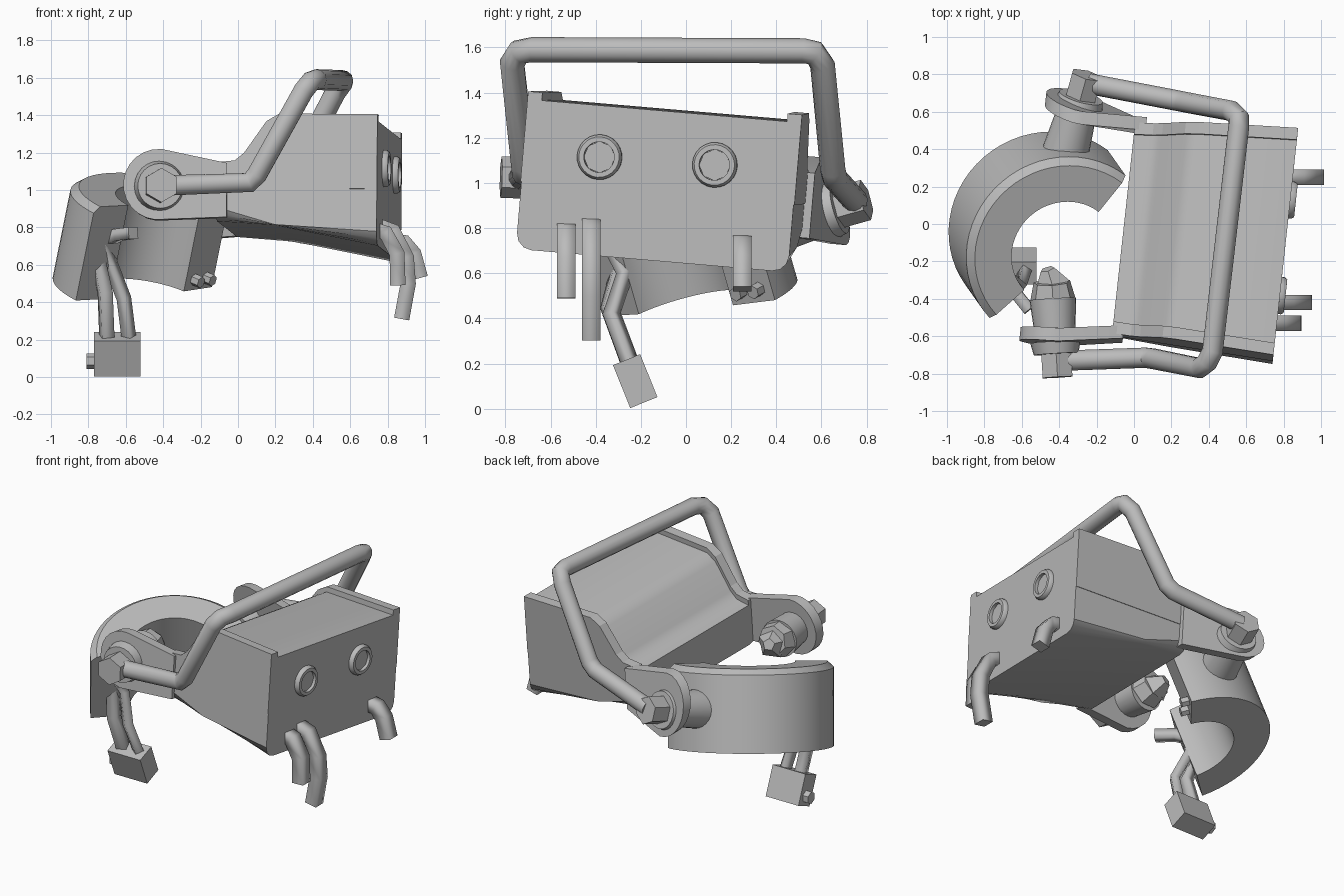
import bpy, bmesh
from math import sin, cos, pi, radians
from mathutils import Vector, Matrix

cube = bpy.data.objects.get("Cube")
if cube:
    bpy.data.objects.remove(cube, do_unlink=True)

grey = bpy.data.materials.new("plain_grey")
grey.use_nodes = True
COLOUR = (0.5, 0.5, 0.5, 1)
grey.diffuse_color = COLOUR
grey.node_tree.nodes["Principled BSDF"].inputs["Base Color"].default_value = COLOUR

# Tilted frame of the housing: the hinge axis is its y axis
X = Vector((0.994, -0.108, 0)).normalized()
Y = Vector((0.108, 0.99, -0.085)).normalized()
Z = X.cross(Y)
FRAME = Matrix.Translation((-0.355, 0, 0.955)) @ Matrix((X, Y, Z)).transposed().to_4x4()


def finish(ob, angle=None):
    ob.data.materials.append(grey)
    if angle:
        bpy.ops.object.select_all(action='DESELECT')
        ob.select_set(True)
        bpy.context.view_layer.objects.active = ob
        bpy.ops.object.shade_smooth_by_angle(angle=radians(angle))
    return ob


def from_bmesh(name, bm, matrix=Matrix(), angle=None):
    bmesh.ops.recalc_face_normals(bm, faces=bm.faces)
    me = bpy.data.meshes.new(name)
    bm.to_mesh(me)
    bm.free()
    me.transform(matrix)
    ob = bpy.data.objects.new(name, me)
    bpy.context.collection.objects.link(ob)
    return finish(ob, angle)


def prism(name, outline, side_a, side_b, edge_rule=None, bevel=0.07, angle=None):
    """Extrude an xz outline between two y functions, in the housing frame."""
    bm = bmesh.new()
    a = [bm.verts.new((x, side_a(x, z), z)) for x, z in outline]
    b = [bm.verts.new((x, side_b(x, z), z)) for x, z in outline]
    bm.faces.new(a)
    bm.faces.new(b)
    for i in range(len(a)):
        j = (i + 1) % len(a)
        bm.faces.new((a[i], a[j], b[j], b[i]))
    if edge_rule:
        edges = [e for e in bm.edges if edge_rule(*e.verts)]
        bmesh.ops.bevel(bm, geom=edges, offset=bevel, segments=3, profile=0.5, affect='EDGES')
    return from_bmesh(name, bm, FRAME, angle)


def lathe(name, profile, matrix, sides=24, start=0, sweep=2 * pi, angle=35):
    """Revolve a closed (radius, height) outline; a part sweep gets end caps."""
    bm = bmesh.new()
    full = sweep > 6.28
    rings = []
    for i in range(sides if full else sides + 1):
        t = start + sweep * i / sides
        rings.append([bm.verts.new((r * cos(t), r * sin(t), h)) for r, h in profile])
    for i in range(sides):
        p, q = rings[i], rings[(i + 1) % len(rings)]
        for k in range(len(profile)):
            m = (k + 1) % len(profile)
            bm.faces.new((p[k], p[m], q[m], q[k]))
    if not full:
        bm.faces.new(rings[0])
        bm.faces.new(rings[-1])
    return from_bmesh(name, bm, matrix, angle)


def rod(name, start, end, r1, r2=None, sides=24, angle=35):
    start, end = Vector(start), Vector(end)
    d = end - start
    bm = bmesh.new()
    bmesh.ops.create_cone(bm, cap_ends=True, segments=sides, radius1=r1,
                          radius2=r1 if r2 is None else r2, depth=d.length)
    m = Matrix.Translation((start + end) / 2) @ d.to_track_quat('Z', 'Y').to_matrix().to_4x4()
    return from_bmesh(name, bm, m, angle)


def tube(name, points, radius, resolution=0, angle=None):
    cu = bpy.data.curves.new(name, 'CURVE')
    cu.dimensions = '3D'
    cu.bevel_depth = radius
    cu.bevel_resolution = resolution
    cu.use_fill_caps = True
    sp = cu.splines.new('POLY')
    sp.points.add(len(points) - 1)
    for p, co in zip(sp.points, points):
        p.co = (*co, 1)
        p.tilt = pi / 4
    ob = bpy.data.objects.new(name, cu)
    bpy.context.collection.objects.link(ob)
    bpy.ops.object.select_all(action='DESELECT')
    ob.select_set(True)
    bpy.context.view_layer.objects.active = ob
    bpy.ops.object.convert(target='MESH')
    ob = bpy.context.view_layer.objects.active
    ob.data.materials.clear()
    return finish(ob, angle)


# Housing with rounded lower edges
def half(x):
    return 0.565 + 0.05 * (x - 0.3)


top = [(0.3, 0.11), (0.4, 0.12), (0.45, 0.16), (0.57, 0.33), (0.64, 0.37), (1.17, 0.365)]
bottom = [(1.17, -0.3), (0.62, -0.19), (0.3, -0.165)]
prism("housing", top + bottom, lambda x, z: -half(x), lambda x, z: half(x),
      lambda p, q: p.co.z < -0.1 and q.co.z < -0.1 and p.co.y * q.co.y > 0, angle=35)

# Raised side rims and hinge ears
rim = [(x, z + 0.035) for x, z in top] + [(1.17, 0), (0.3, 0)]
arc = [(0.19 * cos(radians(a)), 0.02 + 0.19 * sin(radians(a))) for a in range(85, 266, 15)]
ear = [(0.36, 0.14)] + arc + [(0.36, -0.15)]


def front_plane(x, z):
    return -0.615 + 0.17 * max(x, 0)


def back_plane(x, z):
    return 0.63 - 0.17 * x - 0.36 * z * min(1, max(0, 1 - x / 0.3))


for side, s, plane in (("front", -1, front_plane), ("back", 1, back_plane)):
    prism(side + "_rim", rim, lambda x, z: s * (half(x) - 0.06), lambda x, z: s * (half(x) + 0.004))
    prism(side + "_ear", ear, lambda x, z: plane(x, z) - 0.035, lambda x, z: plane(x, z) + 0.035,
          angle=35)

# Sockets on the end face
for i, (y, z) in enumerate(((-0.27, 0.137), (0.245, 0.146))):
    m = FRAME @ Matrix.Translation((1.16, y, z)) @ Matrix.Rotation(pi / 2, 4, 'Y')
    lathe("socket_ring_%d" % i, [(0.068, 0), (0.1, 0), (0.1, 0.025), (0.09, 0.04), (0.068, 0.04)], m)
    rod("socket_plug_%d" % i, m @ Vector((0, 0, 0)), m @ Vector((0, 0, 0.02)), 0.07, sides=8)

# Hinge pins, collars and hexagonal bolts
front_hub = Vector((-0.42, -0.63, 1.02))
front_dir = Vector((0.06, -1, 0.03)).normalized()
back_hub = Vector((-0.3, 0.62, 0.875))
back_dir = Vector((0.26, 0.93, 0.26)).normalized()
for side, hub, d, length in (("front", front_hub, front_dir, 0.23), ("back", back_hub, back_dir, 0.25)):
    rod(side + "_pin", hub, hub - d * length, 0.105, 0.125)
    rod(side + "_collar", hub, hub + d * 0.065, 0.135, 0.12)
    rod(side + "_bolt", hub + d * 0.05, hub + d * 0.19, 0.092, sides=6, angle=None)

# Snapped end of the front pin
tip = front_hub - front_dir * 0.23
rod("broken_pin_end", tip, tip - front_dir * 0.09 + Vector((0, 0, 0.02)), 0.122, 0.1, 7, None)
rod("broken_pin_point", tip - front_dir * 0.08, tip - front_dir * 0.16 + Vector((-0.02, 0, 0.03)),
    0.1, 0.04, 5, None)

# Carrying handle
tube("handle", [(-0.36, -0.73, 1.025), (0.06, -0.715, 1.04), (0.1, -0.72, 1.08),
                (0.35, -0.77, 1.53), (0.39, -0.74, 1.58), (0.42, -0.68, 1.59),
                (0.56, 0.52, 1.585), (0.56, 0.57, 1.575), (0.52, 0.605, 1.52),
                (0.28, 0.65, 1.06), (0.23, 0.66, 1.02), (-0.24, 0.75, 0.92)], 0.056, 4, 40)

# Broken cuff
axis = Vector((0.19, -0.27, 0.94)).normalized()
CUFF = Matrix.Translation((-0.37, -0.16, 0.93)) @ Vector((0, 0, 1)).rotation_difference(axis).to_matrix().to_4x4()
first = radians(52)
lathe("broken_cuff", [(0.29, 0), (0.49, 0), (0.53, -0.035), (0.53, -0.53), (0.29, -0.53)],
      CUFF, 28, first, radians(170))

# Studs on the cuff end
for i, r in enumerate((0.36, 0.46)):
    base = Vector((r * cos(first), r * sin(first), -0.47))
    out = Vector((sin(first), -cos(first), 0))
    rod("cuff_stud_%d" % i, CUFF @ (base - out * 0.02), CUFF @ (base + out * 0.05), 0.032, sides=6, angle=None)

# Torn wires on the cuff and the connector block hanging from them
tube("wire_outer", [(-0.74, -0.36, 0.86), (-0.76, -0.28, 0.68), (-0.71, -0.34, 0.45), (-0.7, -0.24, 0.18)], 0.048)
tube("wire_inner", [(-0.72, -0.33, 0.72), (-0.68, -0.27, 0.6), (-0.61, -0.33, 0.42), (-0.58, -0.24, 0.18)], 0.04)
tube("wire_stub", [(-0.74, -0.27, 0.72), (-0.64, -0.36, 0.76), (-0.56, -0.46, 0.77)], 0.045)
bm = bmesh.new()
bmesh.ops.create_cube(bm, size=1)
BLOCK = Matrix.Translation((-0.645, -0.225, 0.122)) @ Matrix.Rotation(radians(22), 4, 'X')
from_bmesh("connector_block", bm, BLOCK @ Matrix.Diagonal((0.25, 0.13, 0.205, 1)))
rod("connector_peg", BLOCK @ Vector((-0.1, 0, -0.04)), BLOCK @ Vector((-0.165, 0, -0.04)), 0.042, sides=6, angle=None)

# Torn wires on the end face
for name, y, pts in (("left", 0.25, [(0.82, 0.73), (0.89, 0.72), (0.94, 0.66), (0.975, 0.53)]),
                     ("middle", -0.42, [(0.74, 0.81), (0.83, 0.78), (0.9, 0.64), (0.91, 0.5), (0.875, 0.31)]),
                     ("right", -0.53, [(0.72, 0.79), (0.79, 0.77), (0.85, 0.66), (0.855, 0.49)])):
    tube("end_wire_" + name, [(x, y, z) for x, z in pts], 0.058)
